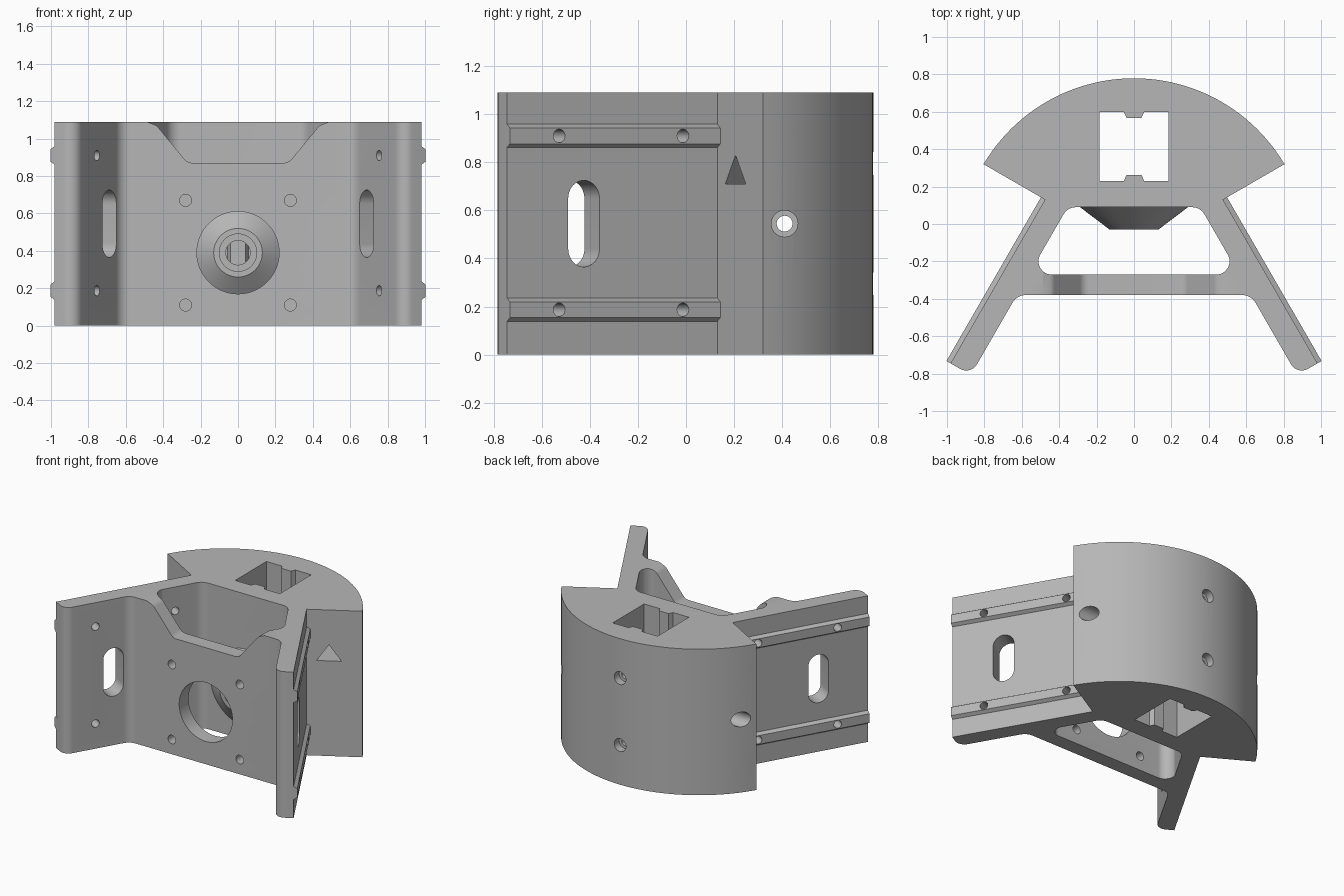
import bpy, bmesh, math
from mathutils import Vector

if "Cube" in bpy.data.objects:
    bpy.data.objects.remove(bpy.data.objects["Cube"])

H = 1.09                      # overall height
S3 = math.sqrt(3) / 2
X, Y, Z = Vector((1, 0, 0)), Vector((0, 1, 0)), Vector((0, 0, 1))

grey = bpy.data.materials.new("light_grey")
grey.diffuse_color = (0.47, 0.47, 0.47, 1)
grey.use_nodes = True
grey.node_tree.nodes["Principled BSDF"].inputs["Base Color"].default_value = grey.diffuse_color


def fillet(pts, steps=8):
    """Points are (x, y) or (x, y, radius); round the corners with a radius."""
    out = []
    for i, p in enumerate(pts):
        v = Vector(p[:2])
        if len(p) < 3:
            out.append(v)
            continue
        a = (Vector(pts[i - 1][:2]) - v).normalized()
        b = (Vector(pts[(i + 1) % len(pts)][:2]) - v).normalized()
        half = a.angle(b) / 2
        c = v + (a + b).normalized() * p[2] / math.sin(half)
        t0 = v + a * p[2] / math.tan(half) - c
        t1 = v + b * p[2] / math.tan(half) - c
        for k in range(steps + 1):
            d = t0.lerp(t1, k / steps).normalized()
            out.append(c + d * p[2])
    return out


def prism(name, pts, origin, u, v, depth):
    """Extrude a 2D outline lying in the u/v plane along u x v."""
    n = u.cross(v).normalized()
    bm = bmesh.new()
    f = bm.faces.new([bm.verts.new(Vector(origin) + u * p[0] + v * p[1]) for p in pts])
    r = bmesh.ops.extrude_face_region(bm, geom=[f])
    bmesh.ops.translate(bm, vec=n * depth,
                        verts=[g for g in r["geom"] if isinstance(g, bmesh.types.BMVert)])
    bmesh.ops.recalc_face_normals(bm, faces=bm.faces)
    me = bpy.data.meshes.new(name)
    bm.to_mesh(me)
    bm.free()
    ob = bpy.data.objects.new(name, me)
    bpy.context.collection.objects.link(ob)
    me.materials.append(grey)
    return ob


def rod(name, start, axis, length, r1, r2=None, n=40):
    """Cylinder or cone from start along axis."""
    axis = axis.normalized()
    bm = bmesh.new()
    bmesh.ops.create_cone(bm, cap_ends=True, segments=n, radius1=r1,
                          radius2=r1 if r2 is None else r2, depth=length)
    bmesh.ops.translate(bm, vec=(0, 0, length / 2), verts=bm.verts)
    bmesh.ops.rotate(bm, matrix=Z.rotation_difference(axis).to_matrix(), verts=bm.verts)
    bmesh.ops.translate(bm, vec=start, verts=bm.verts)
    me = bpy.data.meshes.new(name)
    bm.to_mesh(me)
    bm.free()
    ob = bpy.data.objects.new(name, me)
    bpy.context.collection.objects.link(ob)
    me.materials.append(grey)
    return ob


def combine(target, tool, op="DIFFERENCE"):
    m = target.modifiers.new("bool", "BOOLEAN")
    m.operation, m.solver, m.object = op, "EXACT", tool
    bpy.context.view_layer.objects.active = target
    bpy.ops.object.modifier_apply(modifier=m.name)
    bpy.data.objects.remove(tool, do_unlink=True)


def leg_x(y):
    """Outer face of the right leg."""
    return 0.476 + (0.13 - y) * 0.577


# Body outline: curved head, two splayed legs, front wall
T = 0.125                     # leg thickness
TX = T / S3
end = (leg_x(-0.745), -0.745)
half = [(0.805, 0.32), (leg_x(0.13), 0.13), end,
        (end[0] - T * S3, end[1] - T * 0.5, 0.066),
        (leg_x(-0.38) - TX, -0.38, 0.08)]
a0 = math.atan2(0.475, 0.805)
arc = [(0.934 * math.cos(t), -0.155 + 0.934 * math.sin(t))
       for t in (math.pi - a0 - (math.pi - 2 * a0) * k / 48 for k in range(1, 48))]
outline = half + [(-p[0], *p[1:]) for p in reversed(half)] + arc
body = prism("bracket_body", fillet(outline), (0, 0, 0), X, Y, H)

# Open cavity between legs, wall and head
xa, xb = leg_x(0.09) - TX, leg_x(-0.27) - TX
cavity = fillet([(-xa, 0.09, 0.08), (xa, 0.09, 0.08), (xb, -0.27, 0.07), (-xb, -0.27, 0.07)])
combine(body, prism("cavity", cavity, (0, 0, -0.1), X, Y, H + 0.2))

# Cone boss on the head, inside the cavity
combine(body, rod("boss", (0, 0.11, 0.39), -Y, 0.14, 0.315, 0.13, 64), "UNION")

# Square shaft with two key ribs
sq = [(-0.185, 0.23), (-0.055, 0.23), (-0.04, 0.262), (0.04, 0.262), (0.055, 0.23), (0.185, 0.23)]
sq += [(-x, 0.83 - y) for x, y in sq]
combine(body, prism("shaft", sq, (0, 0, -0.1), X, Y, H + 0.2))

# Notch in the top of the front wall
notch = fillet([(-0.27, 0.87, 0.06), (0.27, 0.87, 0.06), (0.435, 1.07, 0.06), (0.5, 1.095),
                (0.5, 1.2), (-0.5, 1.2), (-0.5, 1.095), (-0.435, 1.07, 0.06)])
combine(body, prism("notch", notch, (0, -0.2, 0), X, Z, 0.25))

# Front wall openings and boss bore
combine(body, rod("wall_hole", (0, -0.5, 0.39), Y, 0.3, 0.22, n=64))
for x in (-0.28, 0.28):
    for z in (0.11, 0.67):
        combine(body, rod("wall_screw", (x, -0.5, z), Y, 0.3, 0.032, n=24))
combine(body, rod("boss_counterbore", (0, -0.1, 0.39), Y, 0.17, 0.1))
combine(body, rod("boss_bore", (0, -0.1, 0.39), Y, 0.4, 0.065))

# Rear screw holes into the shaft
for z in (0.295, 0.795):
    combine(body, rod("rear_counterbore", (0, 0.72, z), Y, 0.1, 0.048, n=28))
    combine(body, rod("rear_hole", (0, 0.5, z), Y, 0.3, 0.027, n=24))

# Cross hole through the head
combine(body, rod("cross_hole", (-1, 0.41, 0.545), X, 2, 0.033, n=28))

for s in (1, -1):
    nrm = Vector((s * S3, 0.5, 0))       # outward normal of the leg
    along = Vector((s * 0.5, -S3, 0))    # down the leg
    combine(body, rod("cross_counterbore", (s * 0.5, 0.41, 0.545), X * s, 0.5, 0.055, n=32))
    # Rails with sloped flanks
    for z in (0.187, 0.91):
        rail = [(-0.02, -0.049), (0, -0.049), (0.025, -0.033),
                (0.025, 0.033), (0, 0.049), (-0.02, 0.049)]
        o = Vector((s * leg_x(0.13), 0.13, z)) - along * 0.02
        w = Z * -s                        # makes nrm x w follow the leg
        if nrm.cross(w).dot(along) < 0:
            w = -w
        combine(body, prism("rail", rail, o, nrm, w, 0.02 + 0.875 / S3), "UNION")
    # Screw holes through the rails
    for z in (0.187, 0.91):
        for y in (-0.54, -0.025):
            o = Vector((s * leg_x(y), y, z)) + nrm * 0.1
            combine(body, rod("rail_screw", o, -nrm, 0.26, 0.028, n=24))
    # Tall rounded slot
    slot = fillet([(-0.075, -0.18, 0.0749), (0.075, -0.18, 0.0749),
                   (0.075, 0.18, 0.0749), (-0.075, 0.18, 0.0749)])
    o = Vector((s * leg_x(-0.425), -0.425, 0.545)) - along.cross(Z) * 0.2
    combine(body, prism("slot", slot, o, along, Z, 0.4))
    # Triangular pocket in the underside of the head
    edge = Vector((s * S3, 0.5, 0))
    inward = Vector((-s * 0.5, S3, 0))
    o = Vector((s * 0.607, 0.2067, 0)) - inward * 0.05
    tri = [(-0.085, 0.71), (0.085, 0.71), (0, 0.83)]
    u = edge if edge.cross(Z).dot(inward) > 0 else -edge
    combine(body, prism("arrow_pocket", tri, o, u, Z, 0.3))

# Smooth curved walls, crisp edges
bpy.ops.object.select_all(action="DESELECT")
body.select_set(True)
bpy.context.view_layer.objects.active = body
bpy.ops.object.shade_smooth_by_angle(angle=math.radians(30))
